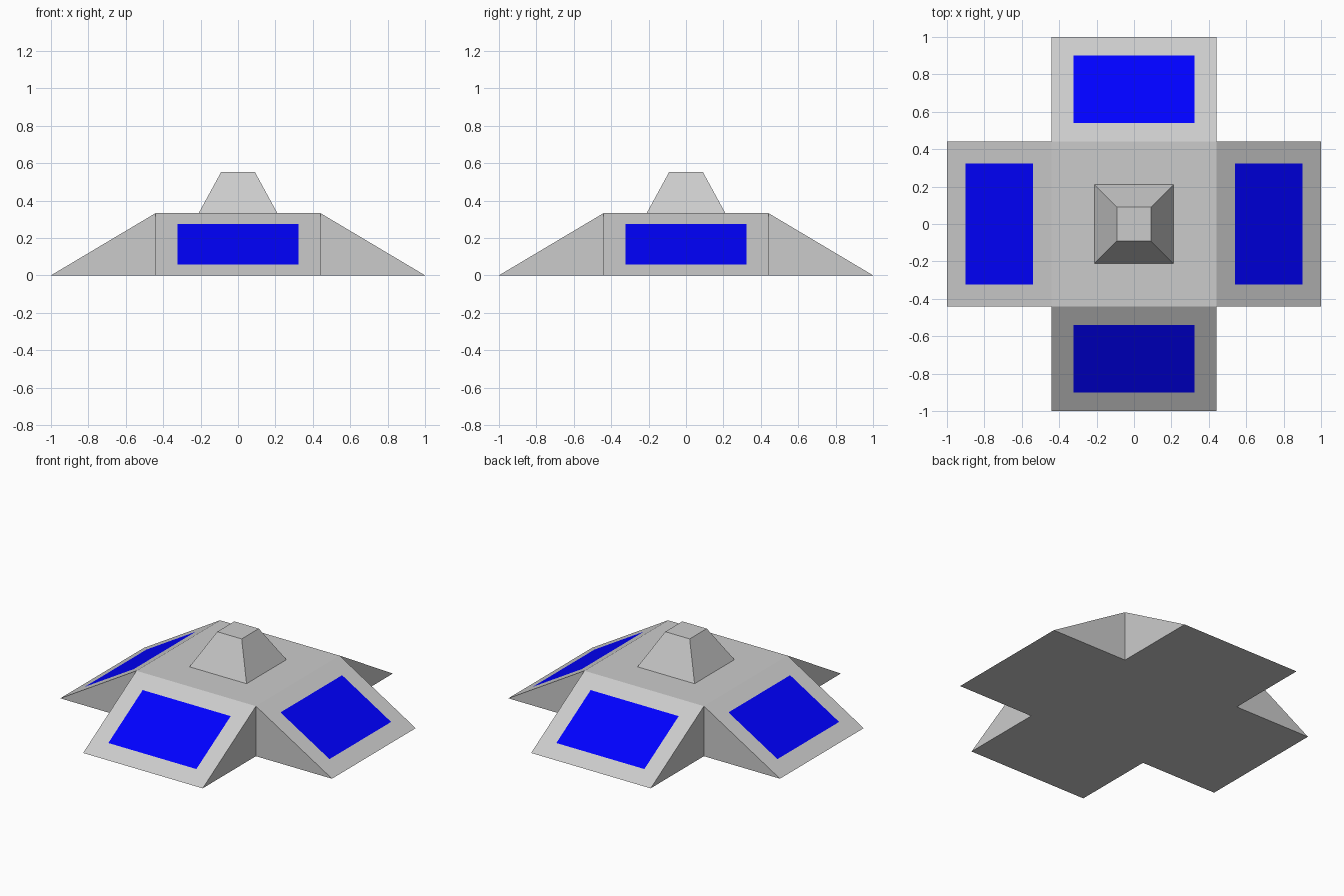
import bpy, bmesh
from math import pi, sqrt
from mathutils import Matrix

if "Cube" in bpy.data.objects:
    bpy.data.objects.remove(bpy.data.objects["Cube"])

CORE, HEIGHT = 0.44, 0.333   # half width of the raised core, body height
MARGIN = 0.116               # grey frame round each panel


def add_object(name, mesh):
    obj = bpy.data.objects.new(name, mesh)
    bpy.context.collection.objects.link(obj)
    return obj


blue = bpy.data.materials.new("panel_blue")
blue.diffuse_color = (0.0, 0.0, 1.0, 1.0)
blue.use_nodes = True
blue.node_tree.nodes["Principled BSDF"].inputs["Base Color"].default_value = blue.diffuse_color

# Core block with four ramps extruded outward and tapered to the ground
bm = bmesh.new()
bmesh.ops.create_cube(bm, size=1, matrix=Matrix.Translation((0, 0, HEIGHT / 2))
                      @ Matrix.Diagonal((2 * CORE, 2 * CORE, HEIGHT, 1)))
bm.normal_update()
sides = [f for f in bm.faces if abs(f.normal.z) < 0.5]
ends = bmesh.ops.extrude_discrete_faces(bm, faces=sides)["faces"]
for f in ends:
    f.normal_update()
    out = f.normal.copy()
    for v in f.verts:
        v.co += out * (1 - CORE)
        v.co.z = 0
bmesh.ops.remove_doubles(bm, verts=bm.verts[:], dist=1e-4)
bmesh.ops.recalc_face_normals(bm, faces=bm.faces[:])
bm.normal_update()

# Flush blue panels, one set in each ramp
ramps = [f for f in bm.faces if 0.2 < f.normal.z < 0.98]
bmesh.ops.inset_individual(bm, faces=ramps, thickness=MARGIN, use_even_offset=True)
for f in ramps:
    c = f.calc_center_median()
    if abs(c.x) > abs(c.y):
        side = "right" if c.x > 0 else "left"
    else:
        side = "back" if c.y > 0 else "front"
    panel = bpy.data.meshes.new(side + "_panel")
    panel.from_pydata([v.co[:] for v in f.verts], [], [range(len(f.verts))])
    panel.materials.append(blue)
    add_object(side + "_panel", panel)
bmesh.ops.delete(bm, geom=ramps, context='FACES_ONLY')

body = bpy.data.meshes.new("body")
bm.to_mesh(body)
bm.free()
add_object("body", body)

# Tapered square cap on top
bpy.ops.mesh.primitive_cone_add(vertices=4, radius1=0.21 * sqrt(2), radius2=0.09 * sqrt(2),
                                depth=0.22, location=(0, 0, HEIGHT + 0.11),
                                rotation=(0, 0, pi / 4))
bpy.context.object.name = "top_cap"
